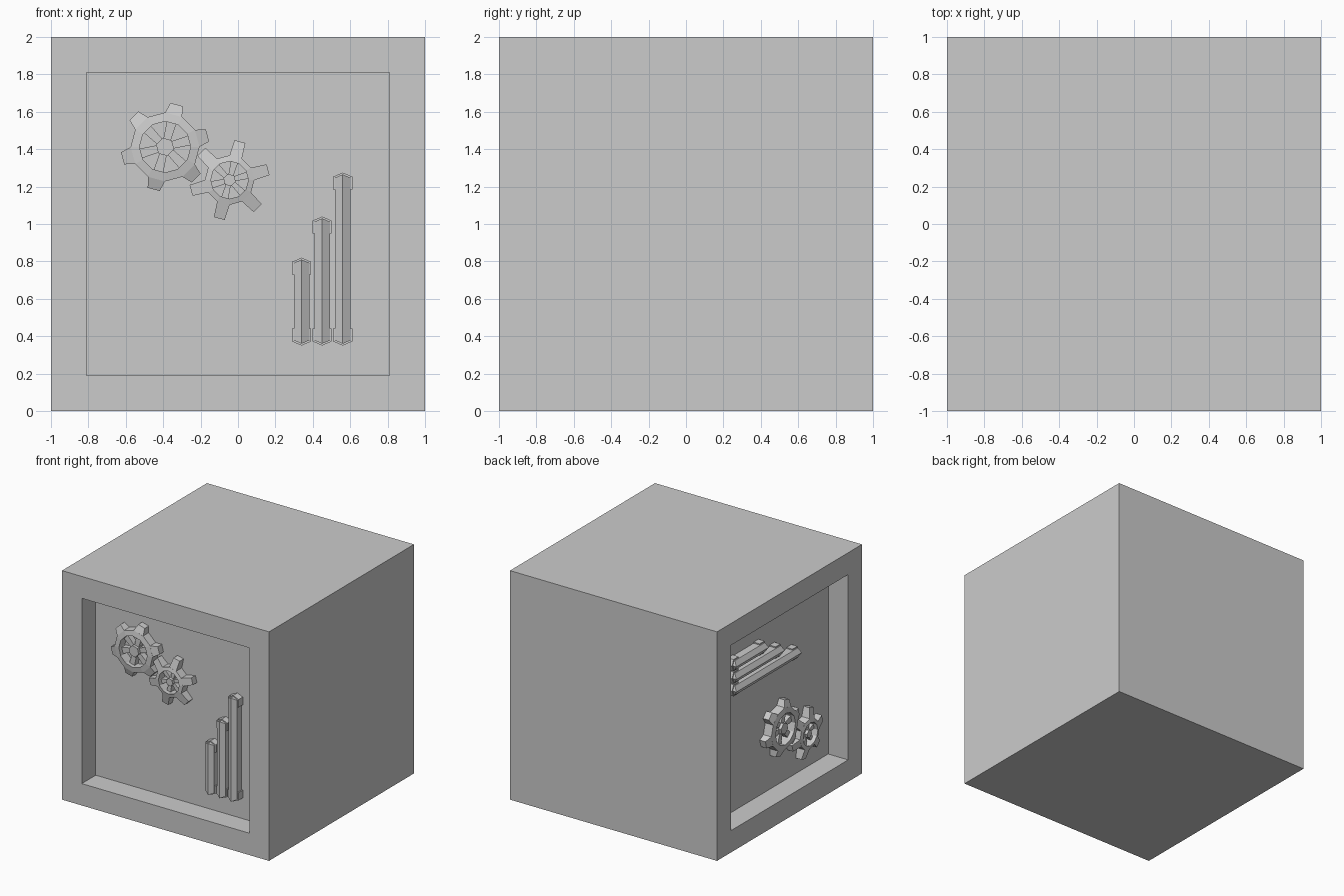
import bpy, bmesh
from math import sin, cos, pi, radians
from mathutils import Matrix, Vector

if "Cube" in bpy.data.objects:
    bpy.data.objects.remove(bpy.data.objects["Cube"])

FRAME, DEPTH = 0.27, 0.193


def finish(bm, name, matrix=None):
    bmesh.ops.recalc_face_normals(bm, faces=bm.faces)
    me = bpy.data.meshes.new(name)
    bm.to_mesh(me)
    bm.free()
    ob = bpy.data.objects.new(name, me)
    bpy.context.collection.objects.link(ob)
    if matrix:
        ob.matrix_world = matrix
    return ob


def solid(bm, low, high, cap=True):
    """Closed solid between two matching loops; returns the upper verts."""
    a = [bm.verts.new(p) for p in low]
    b = [bm.verts.new(p) for p in high]
    n = len(a)
    for i in range(n):
        j = (i + 1) % n
        bm.faces.new((a[i], a[j], b[j], b[i]))
    bm.faces.new(a[::-1])
    if cap:
        bm.faces.new(b)
    return b


def polar(r, ang, h):
    return Vector((r * cos(ang), r * sin(ang), h))


def gear(name, panel, x, y, body, hole, hub, tip, tip_w):
    bm = bmesh.new()
    start, top = radians(15), 0.085
    # twelve-sided rim
    rings = []
    for r, h in ((body, 0), (body, top - 0.008), (hole, top), (hole, 0)):
        R = r / cos(pi / 12)
        rings.append([bm.verts.new(polar(R, start + pi / 12 + k * pi / 6, h)) for k in range(12)])
    for q in range(4):
        p, s = rings[q], rings[(q + 1) % 4]
        for k in range(12):
            m = (k + 1) % 12
            bm.faces.new((p[k], p[m], s[m], s[k]))
    # six tapered teeth and six spokes
    half = body * sin(pi / 12) / cos(pi / 12)
    for k in range(6):
        rot = Matrix.Rotation(start + k * pi / 3, 3, 'Z')

        def block(r0, w0, h0, r1, w1, h1):
            flat = ((r0, -w0, h0), (r1, -w1, h1), (r1, w1, h1), (r0, w0, h0))
            solid(bm, [rot @ Vector((u, v, 0)) for u, v, _ in flat],
                  [rot @ Vector(p) for p in flat])
        block(body - 0.002, half, top - 0.008, tip, tip_w, 0.055)
        block(hub * 0.8, hub * 0.4, 0.05, hole + 0.005, hole * 0.2, 0.05)
    # six-sided hub
    ring = [start + pi / 6 + k * pi / 3 for k in range(6)]
    solid(bm, [polar(hub, t, 0) for t in ring], [polar(hub, t, 0.075) for t in ring])
    finish(bm, name, panel @ Matrix.Translation((x, y, 0)))


def bar(name, panel, x, y0, y1):
    # ridged rod with pointed ends
    bm = bmesh.new()
    w, s = 0.041, 0.018
    pts = [(0, y0), (w, y0 + s), (w, y1 - s), (0, y1), (-w, y1 - s), (-w, y0 + s)]
    hs = [0.092 if p[0] == 0 else 0.066 for p in pts]
    b = solid(bm, [(px, py, 0) for px, py in pts],
              [(px, py, h) for (px, py), h in zip(pts, hs)], cap=False)
    bm.faces.new((b[0], b[1], b[2], b[3]))
    bm.faces.new((b[3], b[4], b[5], b[0]))
    place = panel @ Matrix.Translation((x, 0, 0))
    finish(bm, name, place)
    # end brackets
    bm = bmesh.new()
    c = 0.051
    for y, d in ((y0 - 0.01, 1), (y1 + 0.01, -1)):
        cap = [(0, y), (c, y + 0.022 * d), (c, y + 0.09 * d), (-c, y + 0.09 * d), (-c, y + 0.022 * d)]
        solid(bm, [(u, v, 0) for u, v in cap], [(u, v, 0.058) for u, v in cap])
    finish(bm, name + "_brackets", place)


# cube with recessed front and left panels
bm = bmesh.new()
bmesh.ops.create_cube(bm, size=2, matrix=Matrix.Translation((0, 0, 1)))
bm.normal_update()
for n in (Vector((0, -1, 0)), Vector((-1, 0, 0))):
    face = next(f for f in bm.faces if f.normal.dot(n) > 0.99)
    bmesh.ops.inset_region(bm, faces=[face], thickness=FRAME)
    inner = bmesh.ops.extrude_discrete_faces(bm, faces=[face])["faces"][0]
    bmesh.ops.translate(bm, verts=inner.verts, vec=-n * DEPTH)
    bm.normal_update()
finish(bm, "block")


def panel_frame(right, out):
    r, o = Vector(right), Vector(out)
    m = Matrix((r, (0, 0, 1), o)).transposed().to_4x4()
    m.translation = o * (1 - DEPTH) + Vector((0, 0, 1))
    return m


front = panel_frame((1, 0, 0), (0, -1, 0))
left = panel_frame((0, -1, 0), (-1, 0, 0))

# on the left panel the gears are shifted and the bars turned a quarter
layouts = (
    ("front", front, front),
    ("left", left @ Matrix.Translation((0.49, -0.71, 0)),
     left @ Matrix.Translation((0.05, 0.85, 0)) @ Matrix.Rotation(-pi / 2, 4, 'Z')),
)
for side, gears, bars in layouts:
    gear(side + "_large_gear", gears, -0.39, 0.412, 0.178, 0.132, 0.05, 0.235, 0.033)
    gear(side + "_small_gear", gears, -0.045, 0.235, 0.128, 0.097, 0.034, 0.213, 0.03)
    for i, (x, end) in enumerate(((0.34, -0.19), (0.45, 0.03), (0.56, 0.265))):
        bar(f"{side}_bar_{i + 1}", bars, x, -0.64, end)
